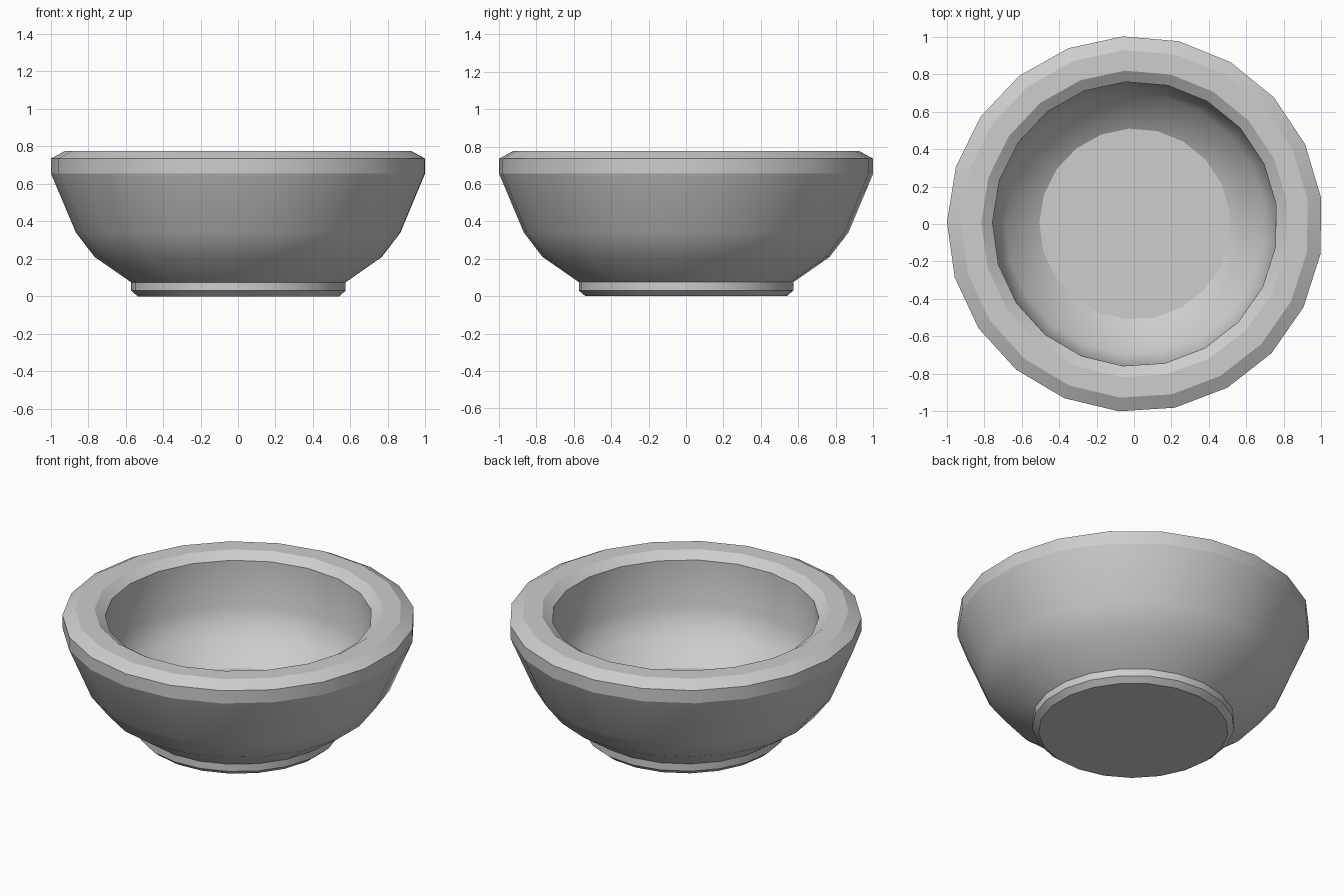
import bpy
import bmesh
from math import cos, sin, pi, radians
from mathutils import Vector

SIDES = 21
TURN = radians(179.4)      # first corner points to the model's right
CENTRE = Vector((0.005, 0, 0))

cube = bpy.data.objects.get("Cube")
if cube:
    bpy.data.objects.remove(cube, do_unlink=True)

grey = bpy.data.materials.new("mid grey")
grey.use_nodes = True
colour = (0.61, 0.61, 0.61, 1)
grey.diffuse_color = colour
grey.node_tree.nodes["Principled BSDF"].inputs["Base Color"].default_value = colour


def lathe(name, profile, smooth_angle, cap=False):
    """Turn a (radius, height) profile; cap closes its first ring."""
    bm = bmesh.new()
    rings = []
    for r, z in profile:
        angles = [TURN + 2 * pi * i / SIDES for i in range(SIDES)]
        rings.append([bm.verts.new((r * cos(a), r * sin(a), z)) for a in angles])
    for low, high in zip(rings, rings[1:]):
        for i in range(SIDES):
            j = (i + 1) % SIDES
            bm.faces.new((low[i], low[j], high[j], high[i]))
    if cap:
        bm.faces.new(rings[0][::-1])
    mesh = bpy.data.meshes.new(name)
    bm.to_mesh(mesh)
    bm.free()
    mesh.materials.append(grey)
    obj = bpy.data.objects.new(name, mesh)
    obj.location = CENTRE
    bpy.context.collection.objects.link(obj)
    bpy.ops.object.select_all(action="DESELECT")
    obj.select_set(True)
    bpy.context.view_layer.objects.active = obj
    bpy.ops.object.shade_smooth_by_angle(angle=radians(smooth_angle))
    return obj


# Foot ring with a chamfered bottom edge
lathe("foot", [(0.54, 0), (0.575, 0.03), (0.575, 0.075)], 20, cap=True)

# Curved outside of the bowl
lathe("outer_wall", [(0.575, 0.075), (0.77, 0.21), (0.87, 0.34), (1.003, 0.655)], 60)

# Thick rim, chamfered on both edges
lathe("rim", [(1.003, 0.655), (1.003, 0.735), (0.93, 0.775),
              (0.82, 0.775), (0.76, 0.735)], 20)

# Inside of the bowl: upright below the rim, then curving in to the floor
lathe("inner_wall", [(0.76, 0.735), (0.757, 0.45), (0.695, 0.295), (0.51, 0.175)], 60)

# Flat floor inside, facing up
floor = lathe("floor", [(0.51, 0.175)], 20, cap=True)
floor.data.flip_normals()
